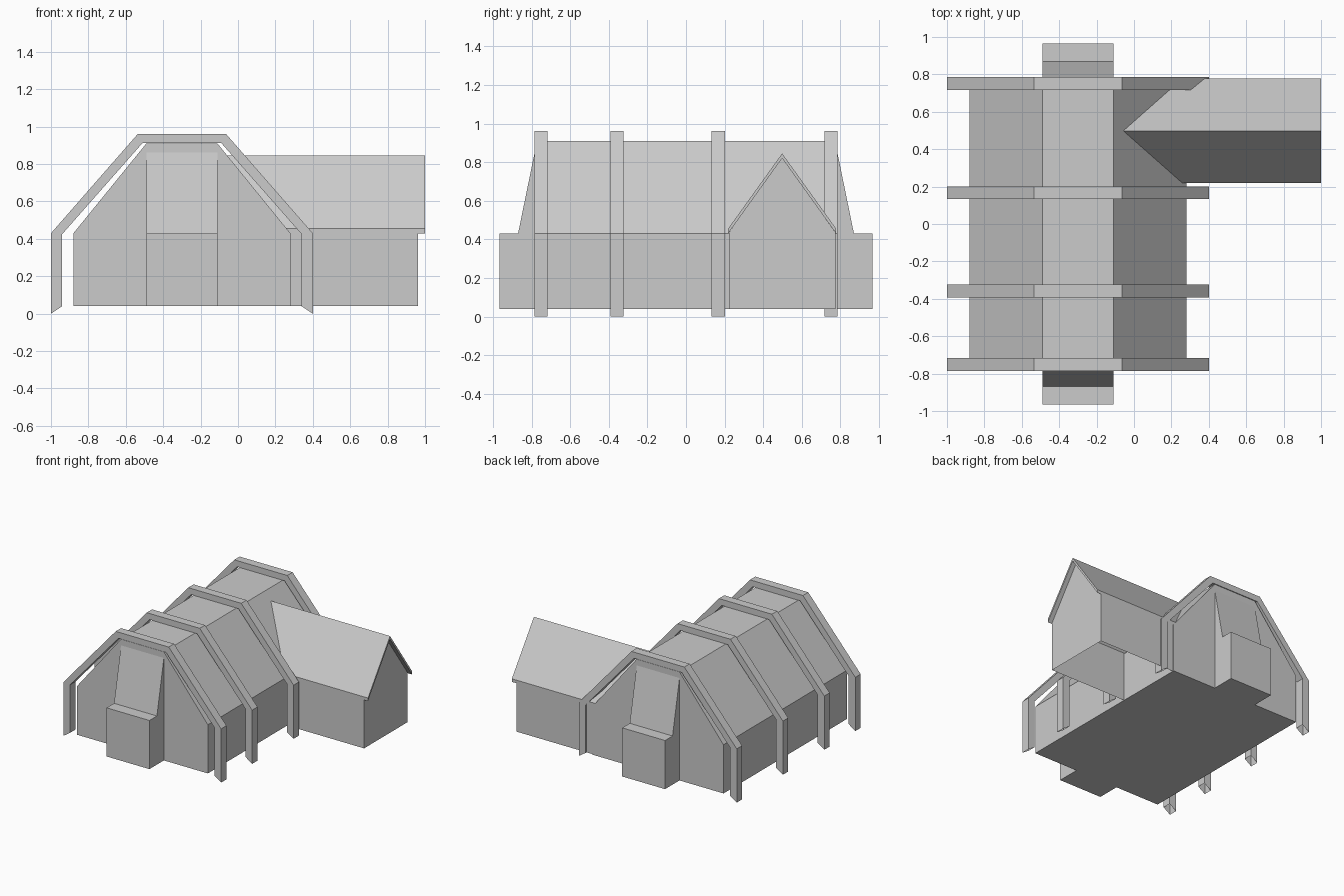
import bpy, bmesh

if "Cube" in bpy.data.objects:
    bpy.data.objects.remove(bpy.data.objects["Cube"])


def prism(name, profile, axis, lo, hi, skip=(), caps=(True, True)):
    """Extrude a closed profile along x or y; skip lists profile edges left open."""
    bm = bmesh.new()

    def ring(d):
        return [bm.verts.new((d, a, z) if axis == 'x' else (a, d, z)) for a, z in profile]

    r0, r1 = ring(lo), ring(hi)
    n = len(profile)
    for i in range(n):
        if i not in skip:
            j = (i + 1) % n
            bm.faces.new((r0[i], r0[j], r1[j], r1[i]))
    for r, keep in ((r0, caps[0]), (r1, caps[1])):
        if keep:
            bm.faces.new(r)
    bmesh.ops.recalc_face_normals(bm, faces=bm.faces)
    me = bpy.data.meshes.new(name)
    bm.to_mesh(me)
    bm.free()
    ob = bpy.data.objects.new(name, me)
    bpy.context.collection.objects.link(ob)
    return ob


CX = -0.3  # centre line of the hall


def mirrored(half):
    """Complete a left-to-right profile from its right half, around the hall centre."""
    return [(CX - x, z) for x, z in half] + [(CX + x, z) for x, z in reversed(half)]


# Main hall with flat-topped roof
prism("hall", mirrored([(0.58, 0.04), (0.58, 0.43), (0.19, 0.91)]), 'y', -0.782, 0.782)

# Four external frames arching over the hall, feet cut at a slant and open
outer = mirrored([(0.7, 0.0), (0.7, 0.43), (0.235, 0.962)])
inner = mirrored([(0.64, 0.04), (0.64, 0.425), (0.21, 0.913)])
for k, y in enumerate((-0.751, -0.358, 0.167, 0.751)):
    prism(f"frame_{k + 1}", outer + inner[::-1], 'y', y - 0.034, y + 0.034, skip=(5, 11))

# Porch block and sloped panel at both ends
for s, end in ((-1, "front"), (1, "back")):
    side = [(0.77, 0.04), (0.965, 0.04), (0.965, 0.43), (0.87, 0.43), (0.772, 0.91)]
    prism(f"{end}_porch", [(s * y, z) for y, z in side], 'x', CX - 0.19, CX + 0.19)

# Side wing walls, open underneath and towards the hall
prism("wing_walls", [(0.222, 0.04), (0.222, 0.435), (0.498, 0.822), (0.774, 0.435), (0.774, 0.04)],
      'x', 0.28, 0.963, skip=(4,), caps=(False, True))

# Thin gable roof of the wing, running into the hall roof
prism("wing_roof", [(0.218, 0.43), (0.218, 0.455), (0.498, 0.845), (0.778, 0.455),
                    (0.778, 0.43), (0.498, 0.82)], 'x', -0.04, 1.0)

# Trim the hidden end of the wing roof so it follows the hall slope
roof = bpy.data.objects["wing_roof"]
for v in roof.data.vertices:
    if v.co.x < 0:
        v.co.x = CX + 0.58 - (v.co.z - 0.43) * 0.39 / 0.48 - 0.01
